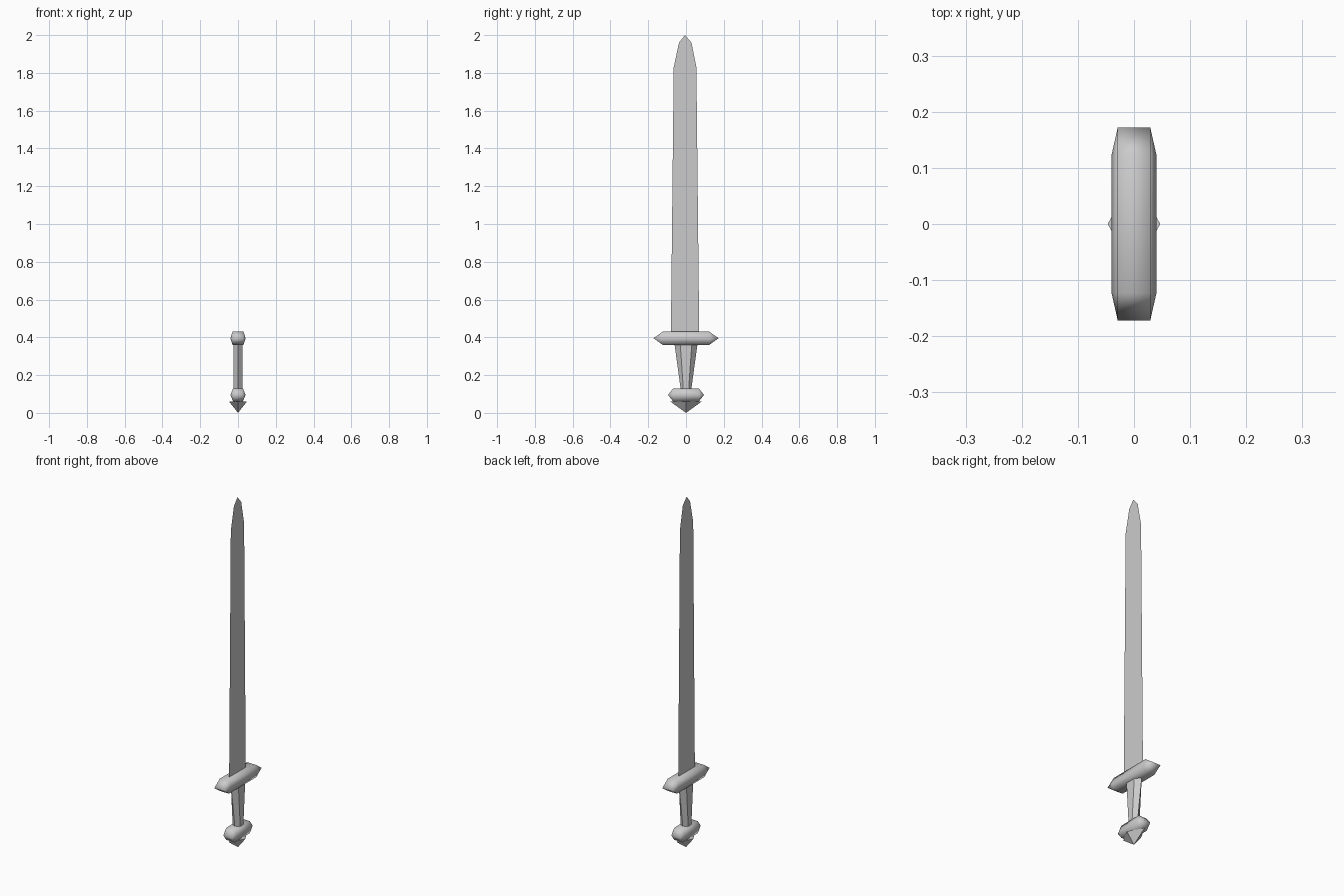
import bpy, bmesh

if "Cube" in bpy.data.objects:
    bpy.data.objects.remove(bpy.data.objects["Cube"])


def make(name, verts, faces, smooth=False):
    mesh = bpy.data.meshes.new(name)
    mesh.from_pydata(verts, [], faces)
    bm = bmesh.new()
    bm.from_mesh(mesh)
    bmesh.ops.recalc_face_normals(bm, faces=bm.faces)
    bm.to_mesh(mesh)
    bm.free()
    for p in mesh.polygons:
        p.use_smooth = smooth
    obj = bpy.data.objects.new(name, mesh)
    bpy.context.collection.objects.link(obj)
    return obj


def hex_bar(name, z0, z1, half, tip, wide, flat):
    """Six-sided bar along y whose ends close to a horizontal edge."""
    zm = (z0 + z1) / 2
    ring = [(flat, z1), (wide, zm), (flat, z0), (-flat, z0), (-wide, zm), (-flat, z1)]
    verts = [(x, y, z) for y in (-half, half) for x, z in ring]
    verts += [(x, y, zm) for y in (-tip, tip) for x in (flat, -flat)]
    faces = [(i, (i + 1) % 6, (i + 1) % 6 + 6, i + 6) for i in range(6)]
    for o, a in ((0, 12), (6, 14)):
        b = a + 1
        faces += [(o, o + 5, b, a), (o + 2, o + 3, b, a), (o, o + 1, a),
                  (o + 1, o + 2, a), (o + 3, o + 4, b), (o + 4, o + 5, b)]
    return make(name, verts, faces, True)


# Blade: a single flat sheet
outline = [(-0.08, 0.41), (0.07, 0.41), (0.055, 1.83), (0.029, 1.96),
           (-0.005, 2.0), (-0.037, 1.96), (-0.065, 1.83)]
make("blade", [(0, y, z) for y, z in outline], [tuple(range(len(outline)))])

# Crossguard and pommel
hex_bar("crossguard", 0.36, 0.43, 0.123, 0.172, 0.04, 0.029)
hex_bar("pommel", 0.06, 0.13, 0.068, 0.095, 0.04, 0.026)

# Grip: tapered six-sided handle
verts = []
for z, w in ((0.11, 0.026), (0.38, 0.063)):
    verts += [(x, y * w, z) for x, y in ((0.024, -0.5), (0.024, 0.5), (0, 1),
                                         (-0.024, 0.5), (-0.024, -0.5), (0, -1))]
make("grip", verts, [(i, (i + 1) % 6, (i + 1) % 6 + 6, i + 6) for i in range(6)]
     + [tuple(range(6)), tuple(range(6, 12))])

# Pommel cap: downward diamond pyramid
make("pommel_cap", [(0.047, 0, 0.06), (0, 0.083, 0.06), (-0.047, 0, 0.06),
                    (0, -0.083, 0.06), (0, 0, 0)],
     [(0, 1, 2, 3)] + [(i, (i + 1) % 4, 4) for i in range(4)])
